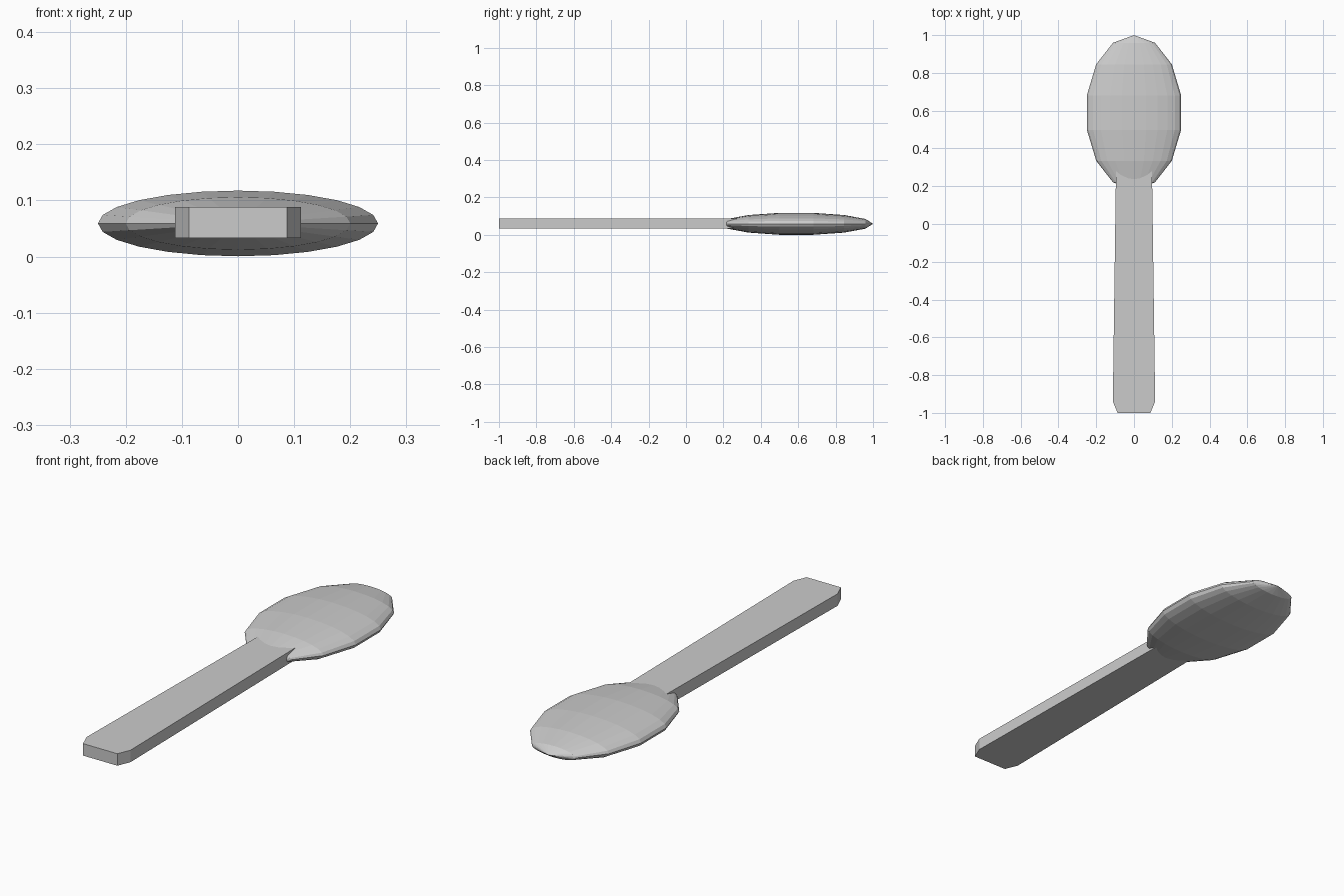
import bpy, bmesh, math
from mathutils import Matrix

if "Cube" in bpy.data.objects:
    bpy.data.objects.remove(bpy.data.objects["Cube"])

MID_Z = 0.059


def finish(bm, name):
    bmesh.ops.recalc_face_normals(bm, faces=bm.faces)
    mesh = bpy.data.meshes.new(name)
    bm.to_mesh(mesh)
    bm.free()
    obj = bpy.data.objects.new(name, mesh)
    bpy.context.collection.objects.link(obj)
    return obj


# Bowl: low-poly ellipsoid with its poles along the spoon's length
bm = bmesh.new()
shape = (Matrix.Translation((0, 0.59, MID_Z))
         @ Matrix.Diagonal((0.256, 0.41, 0.06, 1))
         @ Matrix.Rotation(math.radians(90), 4, 'X'))
bmesh.ops.create_uvsphere(bm, u_segments=24, v_segments=7, radius=1, matrix=shape)
finish(bm, "spoon_bowl")

# Handle: tapered flat bar with clipped end corners, running into the bowl
half = [(0.087, -1.0), (0.112, -0.94), (0.094, 0.38)]
outline = half + [(-x, y) for x, y in reversed(half)]
bm = bmesh.new()
base = bm.faces.new([bm.verts.new((x, y, 0.033)) for x, y in outline])
top = bmesh.ops.extrude_face_region(bm, geom=[base], use_keep_orig=True)
bmesh.ops.translate(bm, vec=(0, 0, 0.055),
                    verts=[v for v in top["geom"] if isinstance(v, bmesh.types.BMVert)])
finish(bm, "spoon_handle")
